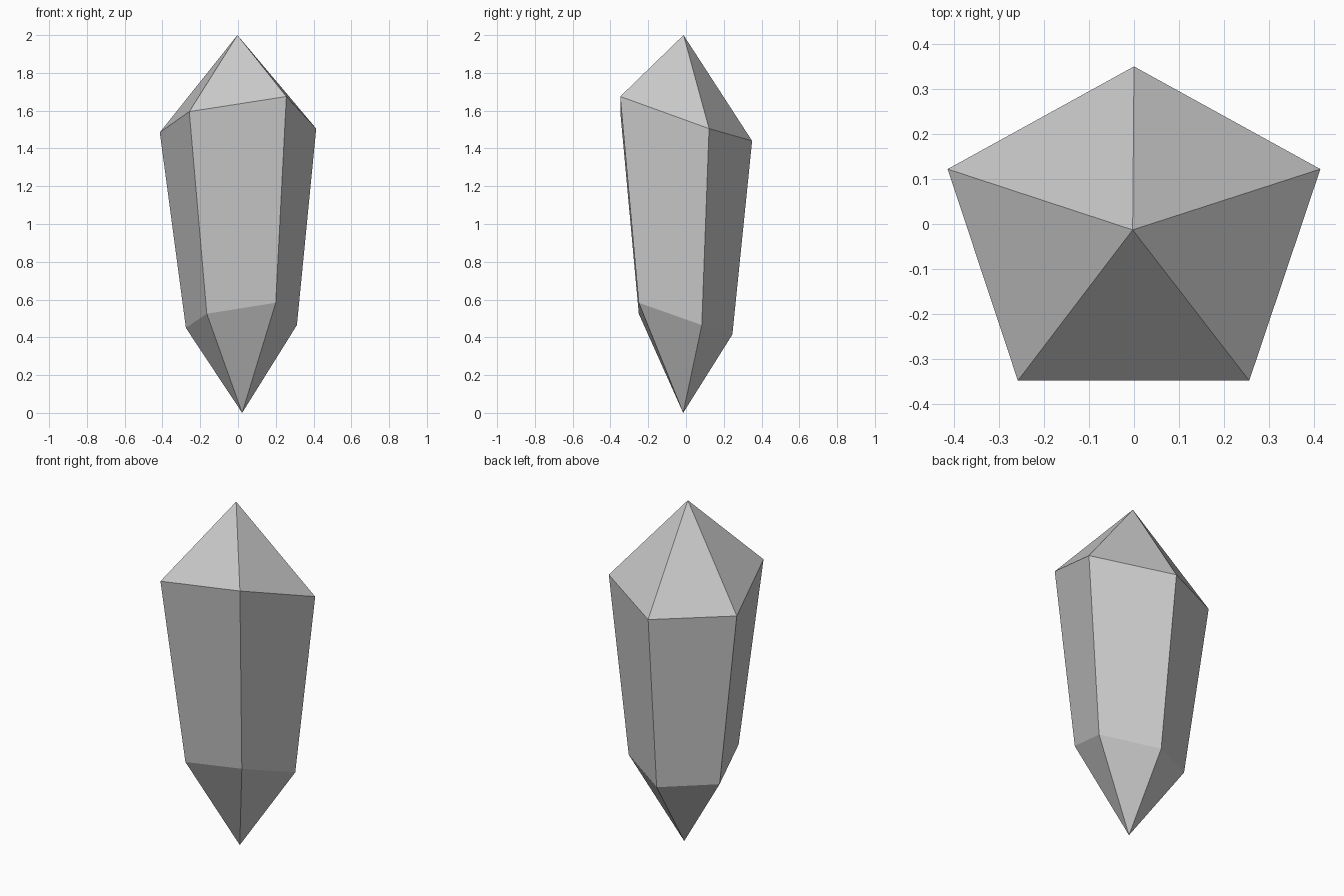
import bpy, bmesh

if "Cube" in bpy.data.objects:
    bpy.data.objects.remove(bpy.data.objects["Cube"])

# Tilted five-sided rings: x, y, upper height, lower height
OUTLINE = [(-0.258, -0.348, 1.595, 0.525),
           (0.256, -0.348, 1.675, 0.583),
           (0.414, 0.122, 1.505, 0.465),
           (0.0, 0.35, 1.44, 0.415),
           (-0.414, 0.122, 1.485, 0.45)]
TAPER, SHIFT = 0.71, 0.018

bm = bmesh.new()
upper = [bm.verts.new((x, y, zu)) for x, y, zu, zl in OUTLINE]
lower = [bm.verts.new((x * TAPER + SHIFT, y * TAPER - 0.003, zl)) for x, y, zu, zl in OUTLINE]
tip = bm.verts.new((-0.003, -0.013, 2.0))
root = bm.verts.new((0.022, -0.015, 0.0))

# Pointed cap, shaft and pointed base, one side at a time
for i in range(5):
    j = (i + 1) % 5
    bm.faces.new((upper[i], upper[j], tip))
    bm.faces.new((lower[i], lower[j], upper[j], upper[i]))
    bm.faces.new((root, lower[j], lower[i]))
bmesh.ops.recalc_face_normals(bm, faces=bm.faces)

mesh = bpy.data.meshes.new("crystal")
bm.to_mesh(mesh)
bm.free()
bpy.context.collection.objects.link(bpy.data.objects.new("crystal", mesh))
